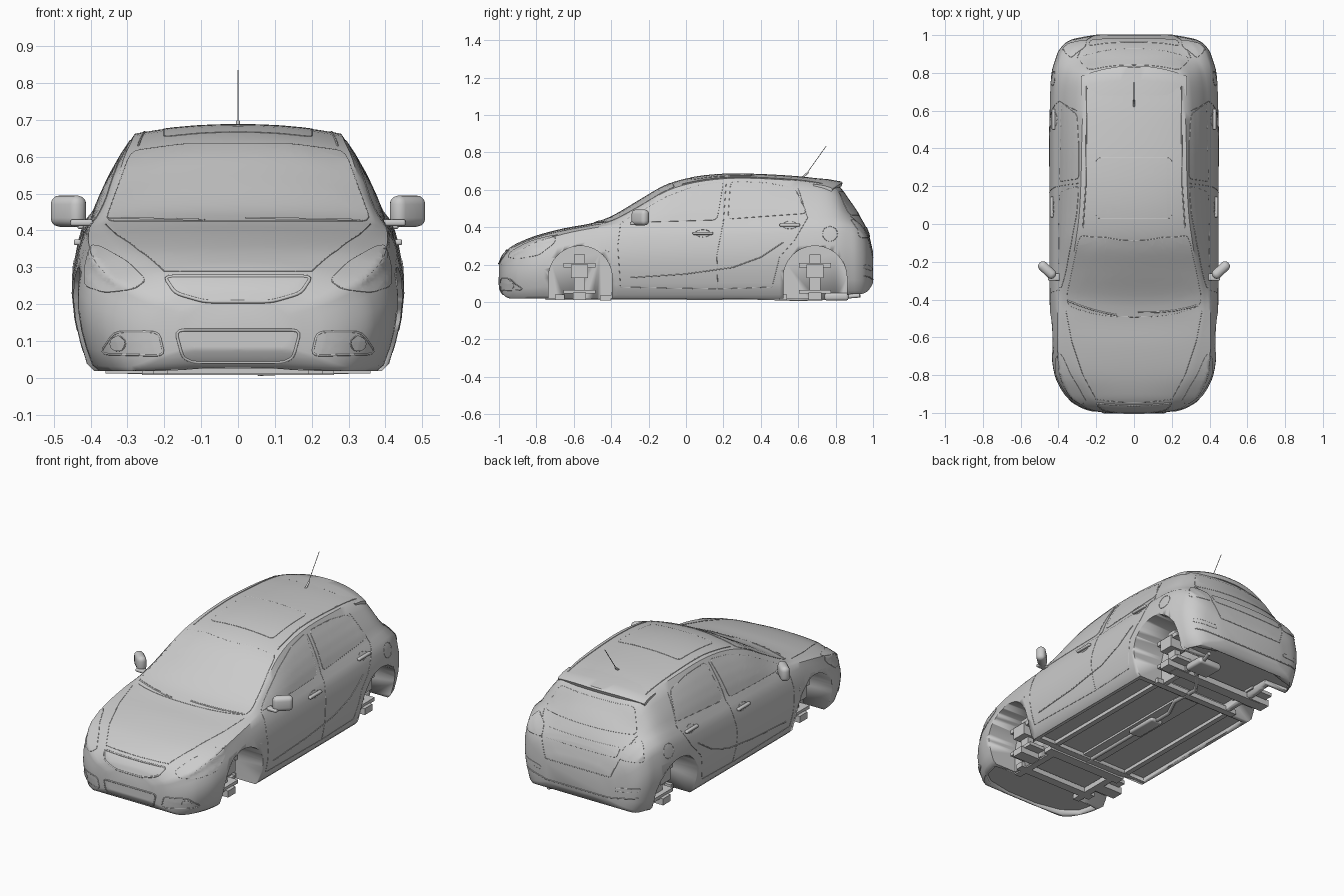
import bpy, bmesh, math
from mathutils import Vector
from mathutils.bvhtree import BVHTree

if "Cube" in bpy.data.objects:
    bpy.data.objects.remove(bpy.data.objects["Cube"])


def finish(name, bm, angle=35):
    bmesh.ops.recalc_face_normals(bm, faces=bm.faces)
    me = bpy.data.meshes.new(name)
    bm.to_mesh(me)
    bm.free()
    ob = bpy.data.objects.new(name, me)
    bpy.context.collection.objects.link(ob)
    bpy.ops.object.select_all(action='DESELECT')
    bpy.context.view_layer.objects.active = ob
    ob.select_set(True)
    bpy.ops.object.shade_smooth_by_angle(angle=math.radians(angle))
    return ob


def loft_bm(rings):
    bm = bmesh.new()
    vs = [[bm.verts.new(p) for p in r] for r in rings]
    n = len(vs[0])
    for a, b in zip(vs, vs[1:]):
        for i in range(n):
            bm.faces.new((a[i], a[(i + 1) % n], b[(i + 1) % n], b[i]))
    bm.faces.new(vs[0])
    bm.faces.new(vs[-1][::-1])
    bmesh.ops.recalc_face_normals(bm, faces=bm.faces)
    return bm


def box(name, lo, hi, bevel=0.0, rot=0):
    lo, hi = Vector(lo), Vector(hi)
    bm = bmesh.new()
    bmesh.ops.create_cube(bm, size=1)
    bmesh.ops.scale(bm, vec=hi - lo, verts=bm.verts)
    if bevel:
        bmesh.ops.bevel(bm, geom=bm.edges[:], offset=bevel, segments=4, profile=0.5, affect='EDGES')
    ob = finish(name, bm)
    ob.location = (lo + hi) / 2
    ob.rotation_euler.z = rot
    return ob


def tube(name, pts, r, closed=False):
    cu = bpy.data.curves.new(name, 'CURVE')
    cu.dimensions = '3D'
    cu.bevel_depth, cu.bevel_resolution, cu.use_fill_caps = r, 1, True
    sp = cu.splines.new('POLY')
    sp.points.add(len(pts) - 1)
    for p, q in zip(sp.points, pts):
        p.co = (*q, 1)
    sp.use_cyclic_u = closed
    ob = bpy.data.objects.new(name, cu)
    bpy.context.collection.objects.link(ob)
    return ob


# Body stations: y, half width, belt x, belt z, roof rail x, rail z, centre top z
ST = [(-1, .15, .13, .18, .07, .205, .21), (-.985, .24, .22, .205, .14, .235, .245),
      (-.95, .315, .29, .24, .18, .275, .285), (-.9, .37, .345, .27, .23, .303, .316),
      (-.8, .42, .39, .32, .29, .345, .356), (-.65, .44, .405, .365, .33, .382, .395),
      (-.5, .445, .405, .395, .36, .41, .423), (-.4, .447, .402, .41, .362, .432, .457),
      (-.25, .448, .40, .42, .335, .51, .545), (-.1, .448, .40, .425, .31, .595, .63),
      (.05, .448, .398, .43, .29, .64, .67), (.25, .448, .396, .435, .28, .662, .687),
      (.5, .448, .395, .445, .275, .655, .68), (.7, .445, .39, .455, .265, .635, .662),
      (.8, .437, .375, .455, .255, .60, .64), (.87, .417, .347, .44, .245, .50, .55),
      (.93, .39, .322, .40, .22, .425, .46), (.975, .33, .275, .33, .20, .35, .37),
      (1, .21, .19, .24, .12, .265, .27)]


def slope(i, k):
    a, b = ST[max(i - 1, 0)], ST[min(i + 1, len(ST) - 1)]
    return (b[k] - a[k]) / (b[0] - a[0])


def station(i, t):
    a, b = ST[i], ST[i + 1]
    h = b[0] - a[0]
    out = [a[0] + h * t]
    for k in range(1, 7):
        out.append((2*t**3 - 3*t*t + 1) * a[k] + (t**3 - 2*t*t + t) * h * slope(i, k)
                   + (3*t*t - 2*t**3) * b[k] + (t**3 - t*t) * h * slope(i + 1, k))
    return out


def section(y, w, xb, zb, xr, zr, zt):
    z0 = .018 + .06 * max(0, (abs(y) - .92) / .08) ** 3 + .025 * min(1, max(0, (y - .78) / .1))
    h = zb - z0
    half = [(w * .45, z0), (w * .87, z0)]
    half += [(w * f, z0 + h * g) for f, g in ((.915, .05), (.955, .2), (.985, .35), (1, .5),
                                              (.996, .66), (.967, .82), (.935, .93))]
    for t in (0, .25, .5, .75, 1):
        half.append((xb + (xr - xb) * t + .012 * t * (1 - t) * 4 * min(1, (zr - zb) / .2),
                     zb + (zr - zb) * t))
    half += [(xr * s, zr + (zt - zr) * (1 - s ** 2.2)) for s in (.93, .8, .6, .4, .2)]
    full = [(0, z0)] + half + [(0, zt)] + [(-x, z) for x, z in half[::-1]]
    return [(x, y, z) for x, z in full]


rings = [section(*station(i, t / 4)) for i in range(len(ST) - 1) for t in range(4)]
rings.append(section(*ST[-1]))
bm = loft_bm(rings)
bvh = BVHTree.FromBMesh(bm)
body = finish("body_shell", bm, 40)

# Wheel arches, floor and engine bay recesses
cutters = []
for y0 in (-.565, .69):
    arch = [(y0 + .17 * math.cos(a), .13 + .17 * math.sin(a))
            for a in (math.pi * k / 28 for k in range(29))] + [(y0 - .17, -.1), (y0 + .17, -.1)]
    for s in (1, -1):
        cutters.append(finish("arch_cutter", loft_bm([[(s * x, y, z) for y, z in arch] for x in (.24, .6)])))
for plan, top in (([(.37, -.36), (.37, .49)], .04),
                  ([(.21, -.41), (.21, -.75), (.36, -.76), (.33, -.87), (.25, -.93), (.1, -.96)], .045),
                  ([(.21, .52), (.21, .875), (.36, .88), (.33, .93), (.2, .96)], .06)):
    full = plan + [(-x, y) for x, y in plan[::-1]]
    cutters.append(finish("floor_cutter", loft_bm([[(x, y, z) for x, y in full] for z in (-.1, top)])))
bpy.context.view_layer.objects.active = body
for c in cutters:
    m = body.modifiers.new("cut", 'BOOLEAN')
    m.operation, m.solver, m.object = 'DIFFERENCE', 'EXACT', c
    bpy.ops.object.modifier_apply(modifier=m.name)
    bpy.data.objects.remove(c)


# Trim is drawn in 2D and projected onto the shell from one side
def project(u, v, side):
    o, d = {'R': ((2, u, v), (-1, 0, 0)), 'L': ((-2, u, v), (1, 0, 0)), 'F': ((u, -2, v), (0, 1, 0)),
            'B': ((u, 2, v), (0, -1, 0)), 'T': ((u, v, 2), (0, 0, -1))}[side]
    hit = bvh.ray_cast(Vector(o), Vector(d))
    if hit[0] is None:
        hit = bvh.find_nearest(Vector(o) + Vector(d) * 1.2)
    return hit[0], hit[1]


def dense(pts, closed):
    out = []
    for a, b in zip(pts, pts[1:] + pts[:1] if closed else pts[1:]):
        n = max(1, int(math.dist(a, b) / .015))
        out += [(a[0] + (b[0] - a[0]) * k / n, a[1] + (b[1] - a[1]) * k / n) for k in range(n)]
    return out if closed else out + [pts[-1]]


def rounded(pts, r=.25):
    out = []
    for i, p in enumerate(pts):
        a, b, p = Vector(pts[i - 1]), Vector(pts[(i + 1) % len(pts)]), Vector(p)
        s, e = p + (a - p) * min(r, .025 / (a - p).length), p + (b - p) * min(r, .025 / (b - p).length)
        out += [tuple(s * (1 - t)**2 + p * 2 * t * (1 - t) + e * t * t) for t in (0, .33, .67, 1)]
    return out


def seam(name, pts, side, r=.0015, closed=False):
    return tube(name, [project(u, v, side)[0] for u, v in dense(pts, closed)], r, closed)


def panel(name, pts, side, lift=.0015, rim=.002):
    pts = rounded(pts)
    bm = bmesh.new()
    bm.faces.new([bm.verts.new((u, v, 0)) for u, v in pts])
    bmesh.ops.triangulate(bm, faces=bm.faces)
    for ax in (0, 1):
        lo, hi = min(p[ax] for p in pts), max(p[ax] for p in pts)
        for k in range(1, 14):
            co, no = [0, 0, 0], [0, 0, 0]
            co[ax], no[ax] = lo + (hi - lo) * k / 14, 1
            bmesh.ops.bisect_plane(bm, geom=bm.verts[:] + bm.edges[:] + bm.faces[:],
                                   plane_co=co, plane_no=no)
    for v in bm.verts:
        p, n = project(v.co.x, v.co.y, side)
        v.co = p + n * lift
    finish(name, bm, 60)
    seam(name + "_rim", pts, side, rim, True)


def both(fn, name, pts, side, **kw):
    for s in (1, -1):
        fn(name, [(s * u, v) for u, v in pts], side, **kw)


def disc(u, v, r, n=16):
    return [(u + r * math.cos(k * math.tau / n), v + r * math.sin(k * math.tau / n)) for k in range(n)]


# Doors, side glass, filler cap
for side, s in (('R', 1), ('L', -1)):
    panel("front_side_window", [(-.35, .425), (-.25, .48), (-.1, .565), (.05, .62), (.2, .645), (.165, .44)], side)
    panel("rear_side_window", [(.225, .445), (.24, .645), (.42, .638), (.58, .612), (.645, .475)], side)
    seam("front_door_seam", [(-.35, .42), (-.365, .3), (-.35, .08), (.17, .07), (.165, .25), (.2, .43), (.215, .64)], side)
    seam("rear_door_seam", [(.17, .07), (.46, .08), (.5, .24), (.58, .33), (.65, .45), (.6, .61)], side)
    seam("side_crease", [(-.3, .13), (0, .15), (.25, .185), (.4, .24), (.52, .32)], side, r=.003)
    seam("filler_cap", disc(.77, .365, .04), side, closed=True)
    panel("side_indicator", disc(-.42, .275, .009, 8), side, lift=.003, rim=.001)
    for y, z in ((.09, .368), (.555, .412)):
        p, _ = project(y, z, side)
        box("door_handle", (p.x - .01, y - .055, z - .008), (p.x + .01, y + .055, z + .008), .006).location.x += s * .006
        seam("handle_recess", [(y + (u - y) * 2, v) for u, v in disc(y, z, .02)], side, closed=True)
    # Wing mirrors
    box("wing_mirror", (s * .46 - .055, -.27, .41), (s * .46 + .055, -.218, .495), .024, s * .75)
    box("mirror_stem", (s * .42 - .035, -.3, .412), (s * .42 + .035, -.262, .43), .007)

# Front: windscreen, lamps, grilles, wipers
panel("windscreen", [(-.36, .425), (.36, .425), (.29, .615), (.15, .634), (-.15, .634), (-.29, .615)], 'F')
panel("upper_grille", [(-.2, .275), (.2, .275), (.17, .23), (.09, .207), (-.09, .207), (-.17, .23)], 'F', lift=.002, rim=.005)
panel("lower_grille", [(-.17, .13), (.17, .13), (.15, .055), (.12, .042), (-.12, .042), (-.15, .055)], 'F', lift=.001, rim=.004)
both(panel, "headlight", [(.25, .265), (.3, .315), (.37, .355), (.4, .36), (.415, .3), (.415, .25), (.36, .232), (.28, .242)], 'F', lift=.003)
both(panel, "fog_surround", [(.215, .125), (.335, .125), (.375, .065), (.2, .06)], 'F', lift=.001, rim=.003)
both(panel, "fog_lamp", disc(.325, .093, .02), 'F', lift=.005)
both(seam, "bonnet_seam", [(.2, -.93), (.27, -.8), (.33, -.62), (.36, -.46)], 'T')
seam("bonnet_front_seam", [(-.2, .29), (.2, .29)], 'F')
for x0, x1 in ((-.35, -.09), (.02, .33)):
    seam("wiper", [(x0, .432), ((x0 + x1) / 2, .43), (x1, .427)], 'F', r=.005)

# Roof: rails, sunroof, aerial, spoiler
both(seam, "roof_channel", [(.27, -.02), (.255, .2), (.25, .73)], 'T', r=.003)
panel("sunroof", [(-.2, .03), (.2, .03), (.2, .35), (-.2, .35)], 'T')
tube("aerial", [(0, .64, .68), (0, .75, .835)], .002)
tube("aerial_base", [(0, .62, .665), (0, .655, .695)], .006)
spoiler = []
for k in range(17):
    q = k / 8 - 1
    dz, dy = -.033 * abs(q) ** 2.5, -.055 * q * q
    spoiler.append([(.28 * q, y + dy * f, z + dz) for y, z, f in
                    ((.68, .664, 0), (.76, .657, .5), (.83, .645, 1), (.838, .637, 1), (.83, .618, 1), (.7, .59, 0))])
finish("roof_spoiler", loft_bm(spoiler))

# Rear: window, lamps, tailgate, bumper
panel("rear_window", [(-.24, .59), (.24, .59), (.295, .465), (-.295, .465)], 'B')
panel("tailgate_strip", [(-.24, .4), (.24, .4), (.23, .35), (-.23, .35)], 'B', lift=.004)
both(panel, "tail_light", [(.25, .345), (.26, .41), (.33, .445), (.365, .4), (.38, .345)], 'B', lift=.004)
both(panel, "rear_reflector", [(.24, .165), (.37, .18), (.37, .2), (.24, .185)], 'B')
seam("tailgate_seam", [(-.3, .46), (-.25, .34), (-.21, .24), (.21, .24), (.25, .34), (.3, .46)], 'B', r=.002)
seam("rear_bumper_crease", [(-.36, .14), (-.2, .12), (.2, .12), (.36, .14)], 'B', r=.003)

# Suspension in the wheel wells
for s in (1, -1):
    for y in (-.57, .69):
        for name, x0, x1, dy, z0, z1 in (("strut", .27, .31, .03, .02, .255), ("hub_bar", .28, .34, .085, .185, .21),
                                         ("hub", .25, .35, .045, .13, .2),
                                         ("lower_arm", .2, .34, .085, .045, .065), ("arm_foot", .22, .36, .035, .012, .05)):
            a, b = sorted((s * x0, s * x1))
            box(name, (a, y - dy, z0), (b, y + dy, z1))

# Underbody: tunnel, subframes, exhaust
box("front_subframe", (-.26, -.7, .01), (.26, -.65, .04))
box("front_crossmember", (-.26, -.46, .008), (.26, -.4, .035))
box("rear_axle_beam", (-.3, .66, .01), (.3, .72, .045))
box("rear_crossmember", (-.28, .5, .012), (.28, .54, .04))
for s in (1, -1):
    box("floor_rail", (s * .25 - .015, -.4, .02), (s * .25 + .015, .5, .05))
    box("subframe_rail", (s * .21 - .02, -.75, .01), (s * .21 + .02, -.4, .04))
box("tunnel", (-.06, -.4, .028), (.06, .5, .05))
tube("exhaust_pipe", [(0, -.45, .025), (0, .3, .025), (.06, .42, .022), (.06, .6, .016), (.2, .78, .022), (.24, .93, .035)], .012)
box("mid_silencer", (-.04, .0, .01), (.04, .2, .045), .012)
box("rear_silencer", (.1, .74, .008), (.25, .87, .05), .015)
